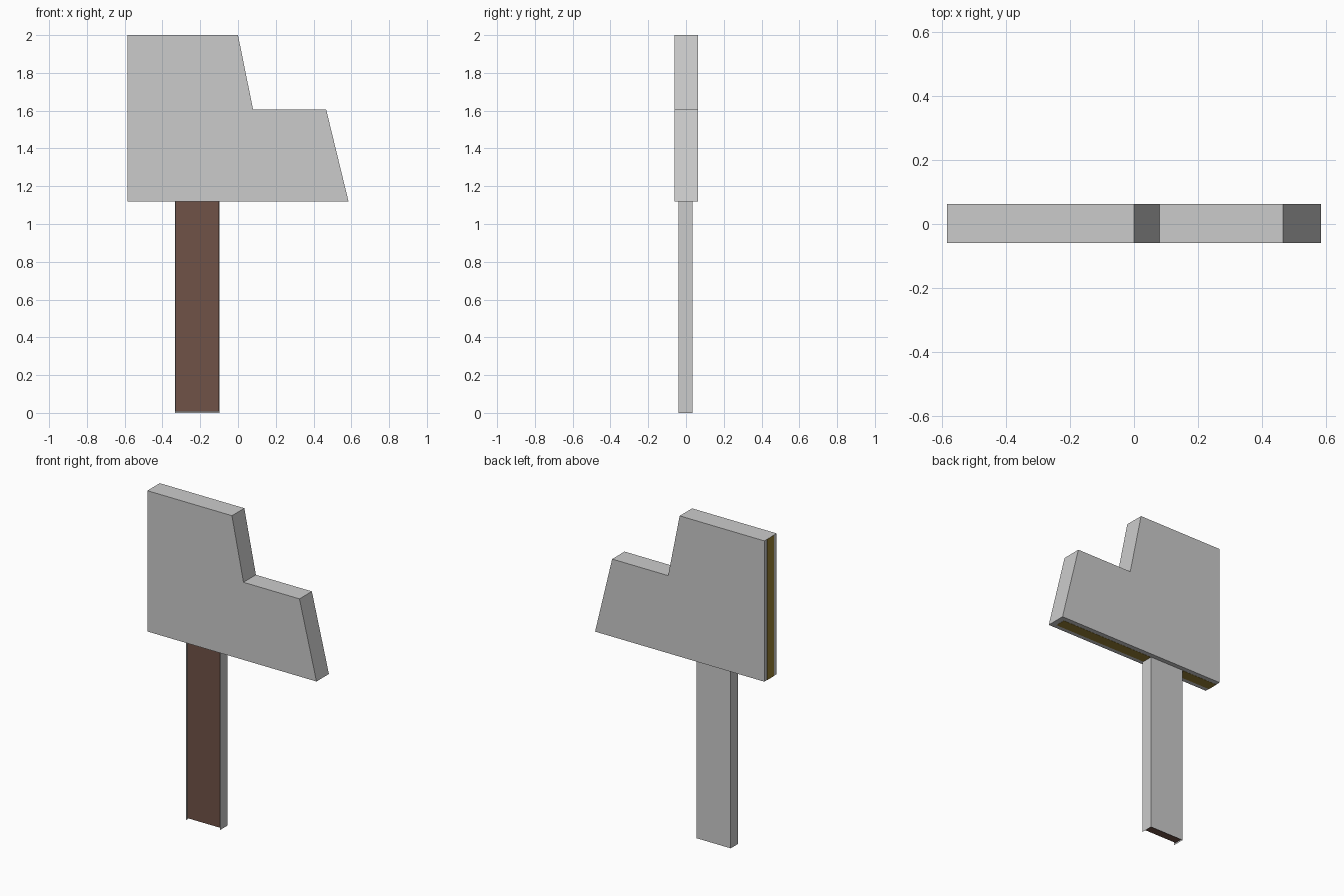
import bpy
import bmesh

if "Cube" in bpy.data.objects:
    bpy.data.objects.remove(bpy.data.objects["Cube"])


def make_object(name, bm, color=None):
    bmesh.ops.recalc_face_normals(bm, faces=bm.faces[:])
    mesh = bpy.data.meshes.new(name)
    bm.to_mesh(mesh)
    bm.free()
    obj = bpy.data.objects.new(name, mesh)
    bpy.context.collection.objects.link(obj)
    if color:
        mat = bpy.data.materials.new(name + "_colour")
        mat.diffuse_color = (*color, 1.0)
        mat.use_nodes = True
        mat.node_tree.nodes["Principled BSDF"].inputs["Base Color"].default_value = mat.diffuse_color
        mesh.materials.append(mat)
    return obj


def plate(profile, y0, y1):
    """Extrude an x-z profile from y0 to y1."""
    bm = bmesh.new()
    face = bm.faces.new([bm.verts.new((x, y0, z)) for x, z in profile])
    ext = bmesh.ops.extrude_face_region(bm, geom=[face])
    verts = [g for g in ext["geom"] if isinstance(g, bmesh.types.BMVert)]
    bmesh.ops.translate(bm, verts=verts, vec=(0, y1 - y0, 0))
    return bm


def rect(x0, x1, z0, z1):
    return [(x0, z0), (x1, z0), (x1, z1), (x0, z1)]


# Stepped head plate
head = [(-0.585, 1.12), (0.585, 1.12), (0.467, 1.605),
        (0.08, 1.605), (0.0, 2.0), (-0.585, 2.0)]
make_object("head_plate", plate(head, -0.06, 0.0625))

# Yellow core, showing as a strip along the left and bottom edges
core = [(-0.586, 1.119), (0.55, 1.119), (0.44, 1.604),
        (0.06, 1.604), (-0.02, 1.999), (-0.586, 1.999)]
make_object("head_core", plate(core, -0.033, 0.033), (0.32, 0.22, 0.035))

# Thin post casing, open at the front and the bottom
casing = plate(rect(-0.333, -0.098, 0.0, 1.12), -0.04, 0.034)
casing.normal_update()
bmesh.ops.recalc_face_normals(casing, faces=casing.faces[:])
open_faces = [f for f in casing.faces if f.normal.y < -0.9 or f.normal.z < -0.9]
bmesh.ops.delete(casing, geom=open_faces, context='FACES')
make_object("post_casing", casing)

# Brown wooden post set just inside the casing
make_object("post_wood", plate(rect(-0.331, -0.1, 0.008, 1.118), -0.026, 0.032),
            (0.162, 0.085, 0.063))
